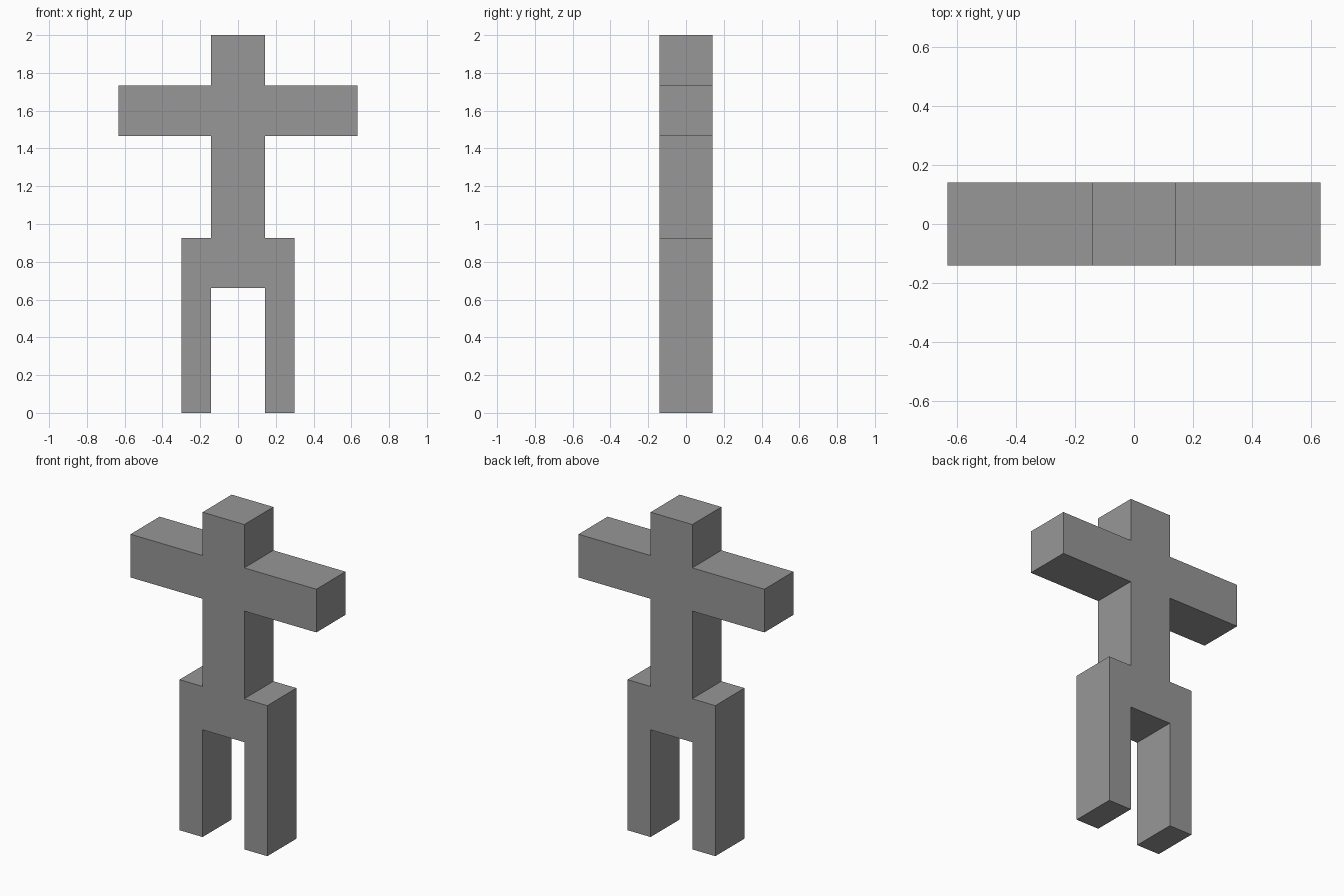
import bpy
import bmesh

cube = bpy.data.objects.get("Cube")
if cube:
    bpy.data.objects.remove(cube, do_unlink=True)

DEPTH = 0.283

# Plain grey material
grey = bpy.data.materials.new("mid_grey")
grey.use_nodes = True
colour = (0.31, 0.31, 0.31, 1.0)
grey.diffuse_color = colour
grey.node_tree.nodes["Principled BSDF"].inputs["Base Color"].default_value = colour

# Left half of the silhouette (x, z), from the crotch round to the head top
half = [
    (0.142, 0.66),                                     # crotch
    (0.142, 0.0), (0.299, 0.0), (0.299, 0.927),        # leg and hip
    (0.142, 0.927), (0.142, 1.467),                    # torso side
    (0.633, 1.467), (0.633, 1.733), (0.142, 1.733),    # arm
    (0.142, 2.0),                                      # head
]
outline = half + [(-x, z) for x, z in reversed(half)]

# Extrude the mirrored outline from front to back into one closed solid
bm = bmesh.new()
front = bm.faces.new([bm.verts.new((x, -DEPTH / 2, z)) for x, z in outline])
result = bmesh.ops.extrude_face_region(bm, geom=[front], use_keep_orig=True)
back_verts = [v for v in result["geom"] if isinstance(v, bmesh.types.BMVert)]
bmesh.ops.translate(bm, verts=back_verts, vec=(0, DEPTH, 0))
bmesh.ops.recalc_face_normals(bm, faces=bm.faces)

mesh = bpy.data.meshes.new("blocky_figure")
bm.to_mesh(mesh)
bm.free()
mesh.materials.append(grey)
figure = bpy.data.objects.new("blocky_figure", mesh)
bpy.context.collection.objects.link(figure)
